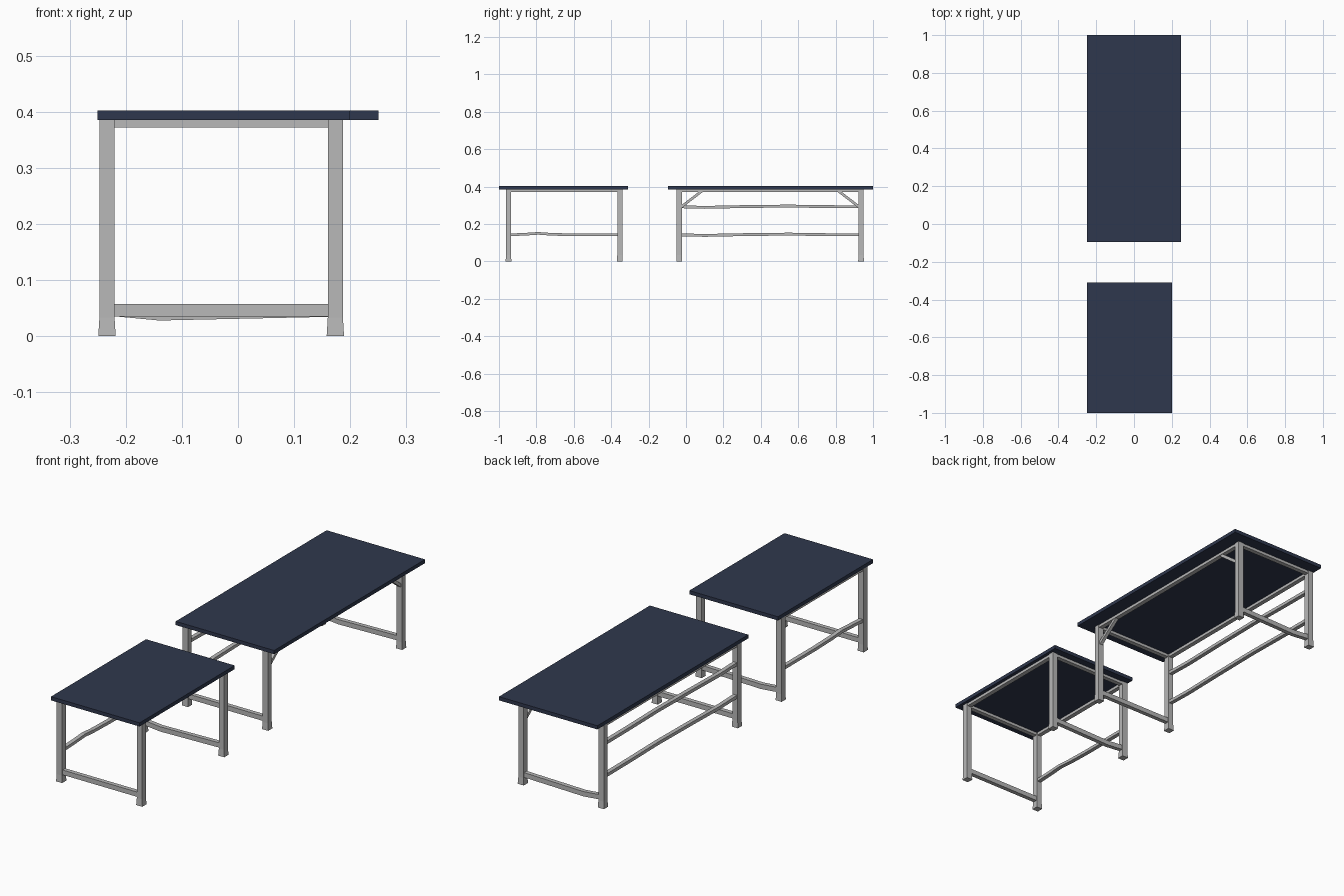
import bpy, bmesh
from mathutils import Vector

if "Cube" in bpy.data.objects:
    bpy.data.objects.remove(bpy.data.objects["Cube"])


def material(name, rgb):
    m = bpy.data.materials.new(name)
    m.diffuse_color = (*rgb, 1)
    m.use_nodes = True
    m.node_tree.nodes["Principled BSDF"].inputs["Base Color"].default_value = m.diffuse_color
    return m


NAVY = material("navy top", (0.028, 0.039, 0.075))
GREY = material("grey frame", (0.48, 0.48, 0.48))


def finish(name, bm, mat):
    bmesh.ops.recalc_face_normals(bm, faces=bm.faces)
    mesh = bpy.data.meshes.new(name)
    bm.to_mesh(mesh)
    bm.free()
    mesh.materials.append(mat)
    ob = bpy.data.objects.new(name, mesh)
    bpy.context.collection.objects.link(ob)
    return ob


def loft(name, rings, mat):
    """Skin a list of four-point rings and cap both ends."""
    bm = bmesh.new()
    loops = [[bm.verts.new(p) for p in r] for r in rings]
    for a, b in zip(loops, loops[1:]):
        for i in range(4):
            j = (i + 1) % 4
            bm.faces.new((a[i], a[j], b[j], b[i]))
    bm.faces.new(loops[0])
    bm.faces.new(loops[-1])
    return finish(name, bm, mat)


def box(name, x0, x1, y0, y1, z0, z1, mat):
    return loft(name, [[(x0, y0, z), (x1, y0, z), (x1, y1, z), (x0, y1, z)]
                       for z in (z0, z1)], mat)


def bar(name, points, side, w, h):
    """Bar along points; side is the horizontal width axis, h the height."""
    s = Vector(side) * w / 2
    direction = (Vector(points[-1]) - Vector(points[0])).normalized()
    up = direction.cross(Vector(side)).normalized() * h / 2
    return loft(name, [[Vector(p) - s - up, Vector(p) + s - up,
                        Vector(p) + s + up, Vector(p) - s + up] for p in points], GREY)


LEG = 0.0135           # half leg width
XL, XR = -0.2335, 0.1735
TOP = 0.385


def leg(name, x, y):
    rings = []
    for z, e in ((0, 0.002), (0.033, 0.0), (TOP, 0.0)):
        h = LEG + e
        rings.append([(x - h, y - h, z), (x + h, y - h, z), (x + h, y + h, z), (x - h, y + h, z)])
    return loft(name, rings, GREY)


def table(n, x1, y0, y1, yf, yb):
    # table top
    box(n + "_top", -0.25, x1, y0, y1, TOP, 0.402, NAVY)
    # four legs
    for x, sx in ((XL, "left"), (XR, "right")):
        for y, sy in ((yf, "front"), (yb, "back")):
            leg(f"{n}_{sy}_{sx}_leg", x, y)
        # long rails under the top
        box(f"{n}_{sx}_rail", x - 0.0105, x + 0.0105, yf + LEG, yb - LEG, 0.372, TOP, GREY)
    # short rails under the top
    for y, sy in ((yf, "front"), (yb, "back")):
        box(f"{n}_{sy}_rail", XL + LEG, XR - LEG, y - 0.0105, y + 0.0105, 0.372, TOP, GREY)
    # low stretchers, the rear one sagging
    a, b = XL + LEG, XR - LEG
    bar(n + "_front_stretcher", [(a, yf, 0.0465), (b, yf, 0.0465)], (0, 1, 0), 0.02, 0.022)
    bar(n + "_back_stretcher", [(a, yb, 0.0465), (-0.14, yb, 0.039), (-0.05, yb, 0.041),
                                (b, yb, 0.0455)], (0, 1, 0), 0.02, 0.022)


table("small_table", 0.2, -1.0, -0.31, -0.949, -0.354)
table("large_table", 0.25, -0.095, 1.0, -0.036, 0.936)

# left side stretchers
bar("small_table_side_stretcher",
    [(XL, y, z) for y, z in ((-0.9355, 0.142), (-0.85, 0.146), (-0.79, 0.15),
                             (-0.72, 0.145), (-0.6, 0.142), (-0.3675, 0.142))],
    (1, 0, 0), 0.019, 0.014)
for label, z in (("lower", 0.142), ("upper", 0.292)):
    bar(f"large_table_{label}_side_stretcher",
        [(XL, y, z + d) for y, d in ((-0.0225, 0), (0.1, -0.003), (0.3, 0.001),
                                     (0.55, 0.004), (0.75, 0.001), (0.9225, 0))],
        (1, 0, 0), 0.019, 0.015)

# diagonal braces on the right side of the large table
bar("large_table_front_brace", [(XR, -0.025, 0.292), (XR, 0.09, 0.38)], (1, 0, 0), 0.016, 0.014)
bar("large_table_back_brace", [(XR, 0.925, 0.292), (XR, 0.81, 0.38)], (1, 0, 0), 0.016, 0.014)
